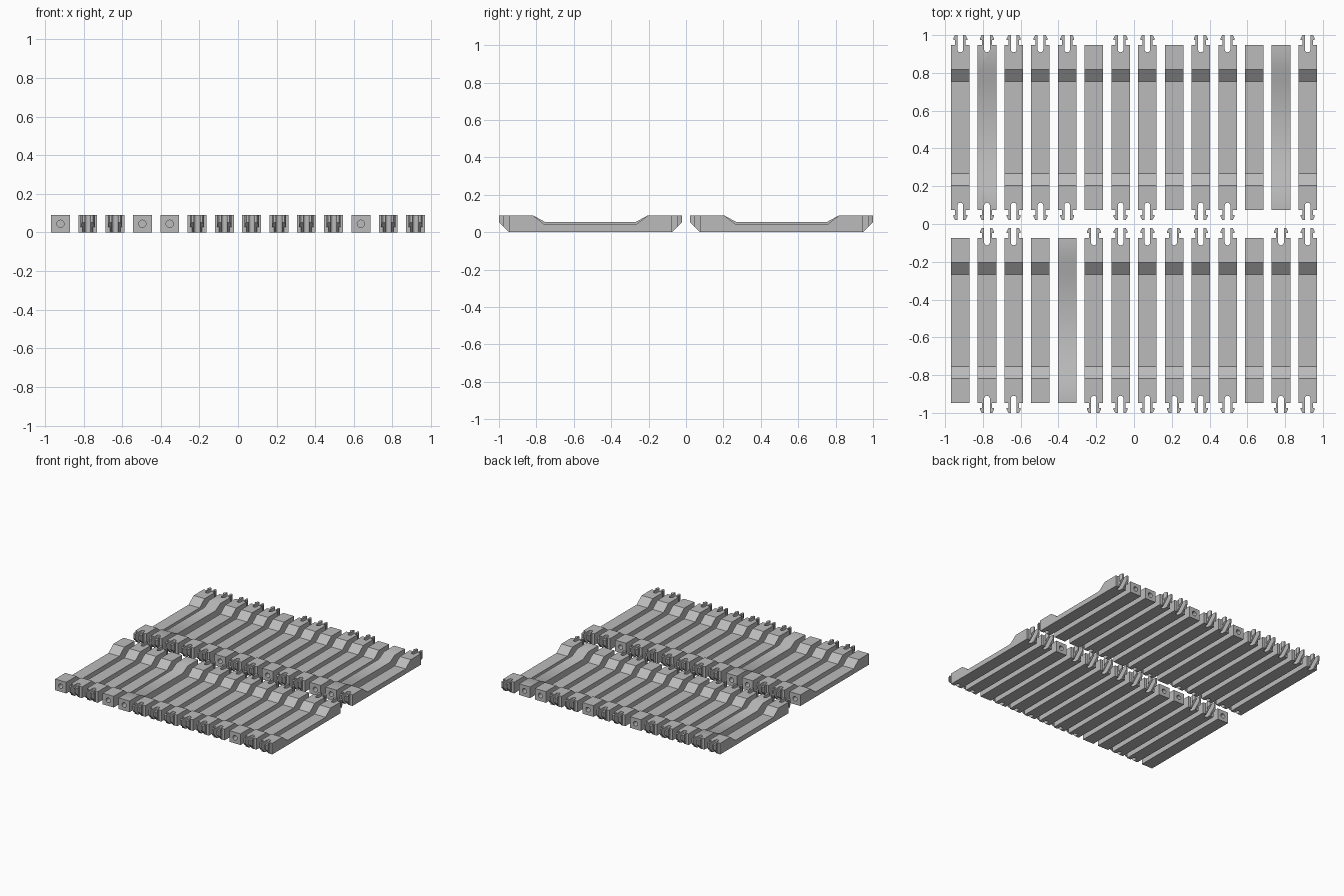
import bpy, bmesh, math
from mathutils import Vector

if "Cube" in bpy.data.objects:
    bpy.data.objects.remove(bpy.data.objects["Cube"], do_unlink=True)

HALF_W, BODY, TIP, TOP = 0.049, 0.436, 0.489, 0.09
PITCH, COUNT, ROW_Y = 0.1415, 14, 0.511

grey = bpy.data.materials.new("plain_grey")
grey.use_nodes = True
grey.diffuse_color = (0.5, 0.5, 0.5, 1)
bsdf = next(n for n in grey.node_tree.nodes if n.type == 'BSDF_PRINCIPLED')
bsdf.inputs["Base Color"].default_value = grey.diffuse_color


def prism(bm, points, offset):
    """Extrude a flat outline along an offset; returns the new geometry."""
    face = bm.faces.new([bm.verts.new(p) for p in points])
    ext = bmesh.ops.extrude_face_region(bm, geom=[face])["geom"]
    verts = [g for g in ext if isinstance(g, bmesh.types.BMVert)]
    bmesh.ops.translate(bm, verts=verts, vec=Vector(offset))
    bmesh.ops.recalc_face_normals(bm, faces=bm.faces[:])


def to_object(bm, name):
    mesh = bpy.data.meshes.new(name)
    bm.to_mesh(mesh)
    bm.free()
    obj = bpy.data.objects.new(name, mesh)
    bpy.context.scene.collection.objects.link(obj)
    return obj


def bar_body(valley):
    """Bar with raised ends and a sunken middle."""
    half = [(BODY, 0), (BODY, TOP), (0.307, TOP), (0.243, valley)]
    outline = half + [(-y, z) for y, z in reversed(half)]
    bm = bmesh.new()
    prism(bm, [(-HALF_W, y, z) for y, z in outline], (2 * HALF_W, 0, 0))
    return to_object(bm, "bar_body")


def end_cutter(clipped):
    """Rounded slots between the clip prongs, or round sockets in plain ends."""
    bm = bmesh.new()
    for s in (-1, 1):
        if clipped:
            arc = [math.pi * i / 8 for i in range(9)]
            pts = [(0.015 * math.cos(a), s * (0.413 - 0.015 * math.sin(a)), -0.1) for a in arc]
            pts += [(-0.015, s * 0.6, -0.1), (0.015, s * 0.6, -0.1)]
            prism(bm, pts, (0, 0, 0.4))
        else:
            arc = [math.tau * i / 20 for i in range(20)]
            pts = [(0.019 * math.cos(a), s * 0.38, TOP / 2 + 0.019 * math.sin(a)) for a in arc]
            prism(bm, pts, (0, s * 0.2, 0))
    cutter = to_object(bm, "end_cutter")
    cutter.hide_render = True
    return cutter


def add_prongs(bm):
    """Hooked prongs with their undersides cut back at a slant."""
    plan = [(0.015, BODY), (0.027, BODY), (0.027, 0.464), (0.037, 0.464),
            (0.037, 0.472), (0.028, TIP), (0.015, TIP)]
    for sy in (-1, 1):
        for sx in (-1, 1):
            part = bmesh.new()
            prism(part, [(sx * x, sy * y, 0) for x, y in plan], (0, 0, TOP))
            cut = bmesh.ops.bisect_plane(
                part, geom=part.verts[:] + part.edges[:] + part.faces[:],
                plane_co=(0, sy * BODY, 0), plane_no=(0, sy, -1), clear_outer=True)
            edges = [e for e in cut["geom_cut"] if isinstance(e, bmesh.types.BMEdge)]
            bmesh.ops.holes_fill(part, edges=edges)
            bmesh.ops.recalc_face_normals(part, faces=part.faces[:])
            temp = bpy.data.meshes.new("prong")
            part.to_mesh(temp)
            part.free()
            bm.from_mesh(temp)
            bpy.data.meshes.remove(temp)


def bar_mesh(clipped, valley):
    body, cutter = bar_body(valley), end_cutter(clipped)
    mod = body.modifiers.new("end_cut", 'BOOLEAN')
    mod.operation, mod.solver, mod.object = 'DIFFERENCE', 'EXACT', cutter
    graph = bpy.context.evaluated_depsgraph_get()
    mesh = bpy.data.meshes.new_from_object(body.evaluated_get(graph))
    for obj in (body, cutter):
        bpy.data.objects.remove(obj, do_unlink=True)
    if clipped:
        bm = bmesh.new()
        bm.from_mesh(mesh)
        add_prongs(bm)
        bm.to_mesh(mesh)
        bm.free()
    mesh.materials.clear()
    mesh.materials.append(grey)
    mesh.shade_smooth()
    mesh.set_sharp_from_angle(angle=math.radians(30))
    return mesh


# Bar kinds, shared between all bars of the same kind
kinds = {(c, s): bar_mesh(c, 0.055 if s else 0.04)
         for c in (True, False) for s in (True, False)}

# Two rows: which bars have plain ends, and which have a shallow middle
rows = [("back", ROW_Y, {5, 8, 11, 12}, {1, 12}),
        ("front", -ROW_Y, {0, 3, 4, 11}, {4})]
for row, y, plain, shallow in rows:
    for i in range(COUNT):
        clipped = i not in plain
        name = f"{row}_{'clip' if clipped else 'socket'}_bar_{i + 1}"
        bar = bpy.data.objects.new(name, kinds[clipped, i in shallow])
        bar.location = ((i - (COUNT - 1) / 2) * PITCH, y, 0)
        bpy.context.scene.collection.objects.link(bar)
